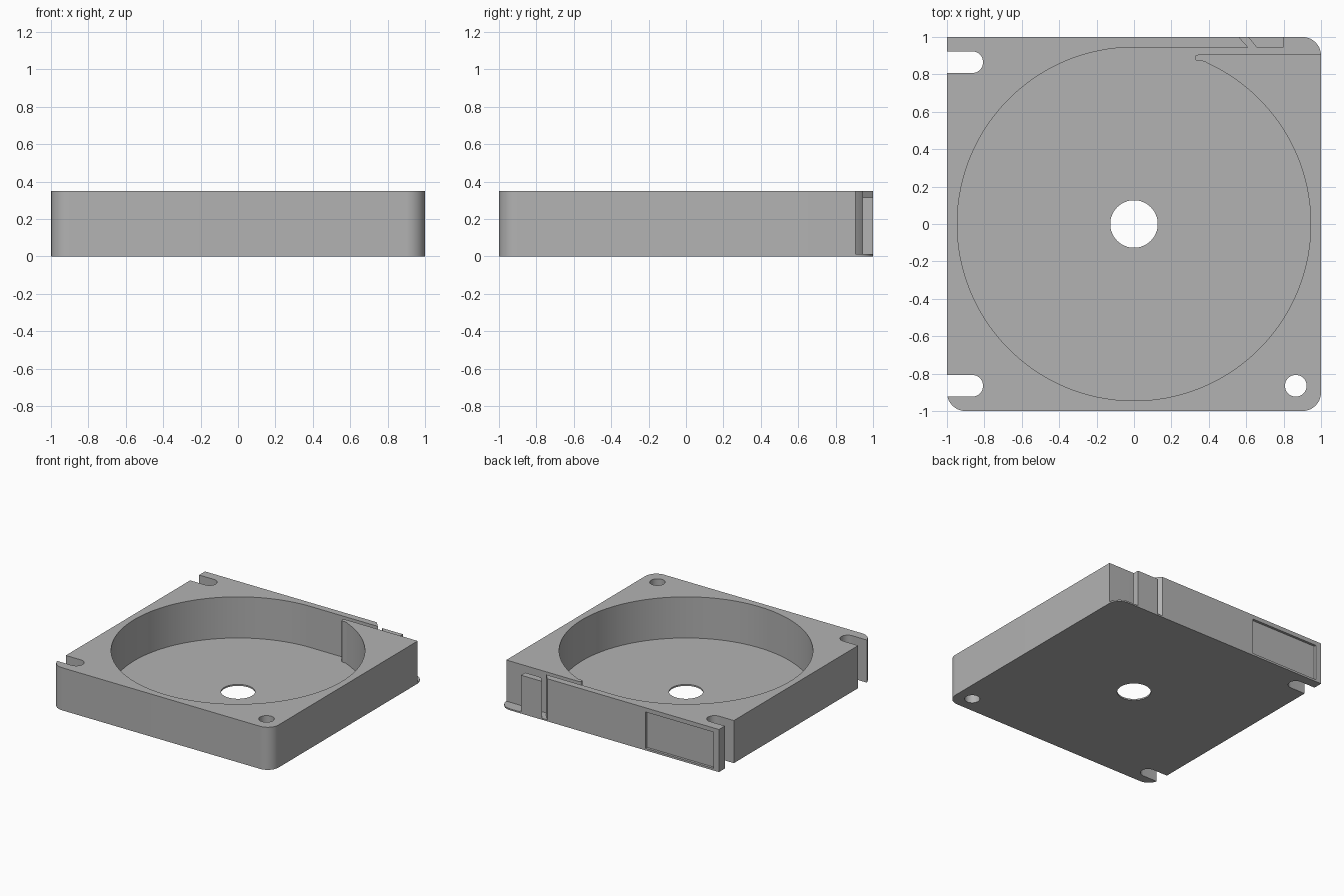
import bpy
import bmesh
from math import cos, sin, radians

cube = bpy.data.objects.get("Cube")
if cube:
    bpy.data.objects.remove(cube, do_unlink=True)

HEIGHT, FLOOR = 0.35, 0.012
POCKET_R, HOLE_R, SLOT_R = 0.945, 0.127, 0.058
MOUNT, CORNER = 0.865, 0.9      # mounting hole and corner arc centres
ROUND = 1 - CORNER

grey = bpy.data.materials.new("grey plastic")
grey.use_nodes = True
colour = (0.45, 0.45, 0.45, 1)
grey.diffuse_color = colour
grey.node_tree.nodes["Principled BSDF"].inputs["Base Color"].default_value = colour


def arc(cx, cy, r, start, end, steps=16):
    """Points on an arc, angles in degrees."""
    angles = [radians(start + (end - start) * i / steps) for i in range(steps + 1)]
    return [(cx + r * cos(a), cy + r * sin(a)) for a in angles]


def circle(cx, cy, r, steps):
    return arc(cx, cy, r, 0, 360, steps)[:-1]


def plate(name, loops, z0, z1):
    """Solid plate from an outline and holes."""
    bm = bmesh.new()
    for loop in loops:
        verts = [bm.verts.new((x, y, z0)) for x, y in loop]
        for a, b in zip(verts, verts[1:] + verts[:1]):
            bm.edges.new((a, b))
    bmesh.ops.triangle_fill(bm, use_beauty=True, edges=bm.edges[:], normal=(0, 0, 1))
    top = bmesh.ops.extrude_face_region(bm, geom=bm.faces[:])["geom"]
    moved = [v for v in top if isinstance(v, bmesh.types.BMVert)]
    bmesh.ops.translate(bm, verts=moved, vec=(0, 0, z1 - z0))
    bmesh.ops.recalc_face_normals(bm, faces=bm.faces[:])
    mesh = bpy.data.meshes.new(name)
    bm.to_mesh(mesh)
    bm.free()
    obj = bpy.data.objects.new(name, mesh)
    bpy.context.collection.objects.link(obj)
    mesh.materials.append(grey)
    return obj


def smooth(obj):
    bpy.ops.object.select_all(action="DESELECT")
    obj.select_set(True)
    bpy.context.view_layer.objects.active = obj
    bpy.ops.object.shade_smooth_by_angle(angle=radians(30))


# Shared outline: open slots on the left edge, rounded front corners
def slot(cy, x_end):
    """Open slot walked from its upper to its lower edge."""
    return [(-1, cy + SLOT_R)] + arc(-MOUNT, cy, SLOT_R, 90, -90) + [(x_end, cy - SLOT_R)]


front_corner = arc(-CORNER, -CORNER, ROUND, 193.3, 270)
slot_side = [(-1, 1)] + slot(MOUNT, -1) + slot(-MOUNT, front_corner[0][0])[:-1]
front_side = front_corner + arc(CORNER, -CORNER, ROUND, -90, 0)
mount_hole = circle(MOUNT, -MOUNT, SLOT_R, 32)

# Floor with spindle hole
back_corner = arc(CORNER, CORNER, ROUND, 0, 90)
floor = plate("floor", [slot_side + front_side + back_corner, mount_hole,
                        circle(0, 0, HOLE_R, 64)], 0, FLOOR)

# Walls around the round pocket, with a tangent exit channel
tongue = [(1, 0.905)] + arc(0.342, 0.888, 0.017, 90, 270, 10) + [(0.365, 0.871), (0.38, 0.867)]
pocket = arc(0, 0, POCKET_R, 65.5, -270, 120)
channel_end = [(0.61, POCKET_R), (0.56, 1)]
walls = plate("walls", [slot_side + front_side + tongue + pocket + channel_end,
                        mount_hole], FLOOR, HEIGHT)

# Shallow label recess in the back wall
cutter = plate("recess_cutter", [[(-0.95, 0.98), (-0.33, 0.98), (-0.33, 1.1), (-0.95, 1.1)]],
               FLOOR + 0.005, 0.315)
cutter.hide_render = True
cut = walls.modifiers.new("recess", "BOOLEAN")
cut.operation, cut.solver, cut.object = "DIFFERENCE", "EXACT", cutter
bpy.context.view_layer.objects.active = walls
bpy.ops.object.modifier_apply(modifier=cut.name)
bpy.data.objects.remove(cutter, do_unlink=True)

# Short guide block at the channel mouth, a little lower than the walls
guide = plate("guide_block", [[(0.655, POCKET_R), (0.8, POCKET_R), (0.8, 1), (0.61, 1)]],
              FLOOR, 0.315)

for part in (floor, walls, guide):
    smooth(part)
